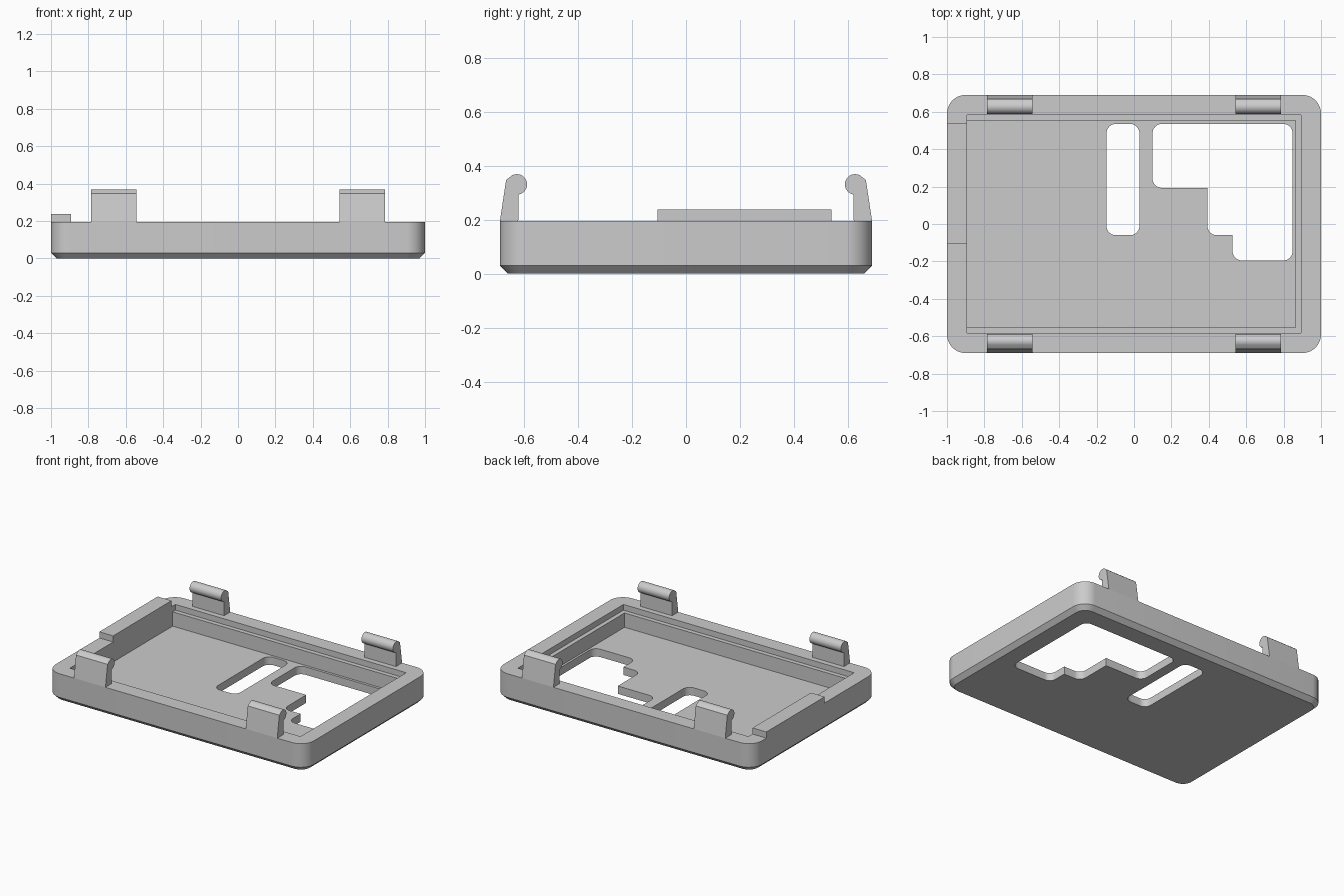
import bpy, bmesh, math
from mathutils import Vector

if "Cube" in bpy.data.objects:
    bpy.data.objects.remove(bpy.data.objects["Cube"])

grey = bpy.data.materials.new("light_grey")
grey.diffuse_color = (0.6, 0.6, 0.6, 1)
grey.use_nodes = True
grey.node_tree.nodes["Principled BSDF"].inputs["Base Color"].default_value = grey.diffuse_color

TOP, FLOOR, LEDGE = 0.195, 0.055, 0.155


def outline(corners, steps=10):
    """2D outline whose corners (x, y, radius) are rounded by arcs."""
    pts, n = [], len(corners)
    for i, (x, y, r) in enumerate(corners):
        p = Vector((x, y))
        if r == 0:
            pts.append(p)
            continue
        a = (Vector(corners[i - 1][:2]) - p).normalized()
        b = (Vector(corners[(i + 1) % n][:2]) - p).normalized()
        c = p + (a + b) * r
        for k in range(steps + 1):
            t = math.pi / 2 * k / steps
            pts.append(c - b * r * math.cos(t) - a * r * math.sin(t))
    return pts


def rect(x0, x1, y0, y1, r=0.0):
    return outline([(x0, y0, r), (x1, y0, r), (x1, y1, r), (x0, y1, r)])


def loft(name, loops):
    """Closed solid through a stack of equally sized 3D loops."""
    bm = bmesh.new()
    rows = [[bm.verts.new(p) for p in loop] for loop in loops]
    n = len(rows[0])
    for low, high in zip(rows, rows[1:]):
        for i in range(n):
            j = (i + 1) % n
            bm.faces.new((low[i], low[j], high[j], high[i]))
    bm.faces.new(rows[0][::-1])
    bm.faces.new(rows[-1])
    bmesh.ops.recalc_face_normals(bm, faces=bm.faces)
    mesh = bpy.data.meshes.new(name)
    bm.to_mesh(mesh)
    bm.free()
    mesh.materials.append(grey)
    obj = bpy.data.objects.new(name, mesh)
    bpy.context.collection.objects.link(obj)
    return obj


def prism(name, pts, z0, z1):
    return loft(name, [[(p[0], p[1], z) for p in pts] for z in (z0, z1)])


def activate(obj):
    bpy.ops.object.select_all(action='DESELECT')
    obj.select_set(True)
    bpy.context.view_layer.objects.active = obj


def smooth(obj):
    activate(obj)
    bpy.ops.object.shade_smooth_by_angle(angle=math.radians(25))


# Tray body with rounded corners and a chamfered bottom edge
wide = rect(-1, 1, -0.69, 0.69, 0.1)
narrow = rect(-0.97, 0.97, -0.66, 0.66, 0.07)
tray = loft("tray", [[(p.x, p.y, z) for p in pts]
                     for pts, z in ((narrow, 0), (wide, 0.03), (wide, TOP))])

# Cavity, rim rebate on three sides, slot and stepped window
R = 0.05
window = outline([(0.099, 0.193, R), (0.393, 0.193, 0), (0.393, -0.06, R),
                  (0.527, -0.06, 0), (0.527, -0.195, R), (0.848, -0.195, R),
                  (0.848, 0.535, R), (0.099, 0.535, R)])
cutters = [
    prism("cavity_cutter", rect(-0.893, 0.863, -0.553, 0.553), FLOOR, 0.5),
    prism("rebate_cutter", rect(-0.893, 0.893, -0.584, 0.584), LEDGE, 0.5),
    prism("slot_cutter", rect(-0.147, 0.029, -0.06, 0.535, R), -0.1, 0.1),
    prism("window_cutter", window, -0.1, 0.1),
]
activate(tray)
for cutter in cutters:
    mod = tray.modifiers.new(cutter.name, 'BOOLEAN')
    mod.operation, mod.solver, mod.object = 'DIFFERENCE', 'EXACT', cutter
    bpy.ops.object.modifier_apply(modifier=mod.name)
    bpy.data.objects.remove(cutter)
smooth(tray)

# Raised tab on the left rim
prism("rim_tab", rect(-1, -0.893, -0.105, 0.54), TOP, 0.238)

# Snap clips: tapered stem with a round bead facing inwards
CY, CZ, CR = 0.627, 0.331, 0.038
profile = [(0.69, TOP), (0.667, 0.347)]
for k in range(15):
    a = math.radians(62 + (262 - 62) * k / 14)
    profile.append((CY + CR * math.cos(a), CZ + CR * math.sin(a)))
profile.append((0.622, TOP))
for side, sx in (("left", -1), ("right", 1)):
    for end, sy in (("front", -1), ("back", 1)):
        clip = loft(f"{end}_{side}_clip",
                    [[(sx * x, sy * y, z) for y, z in profile]
                     for x in (0.543, 0.787)])
        smooth(clip)
